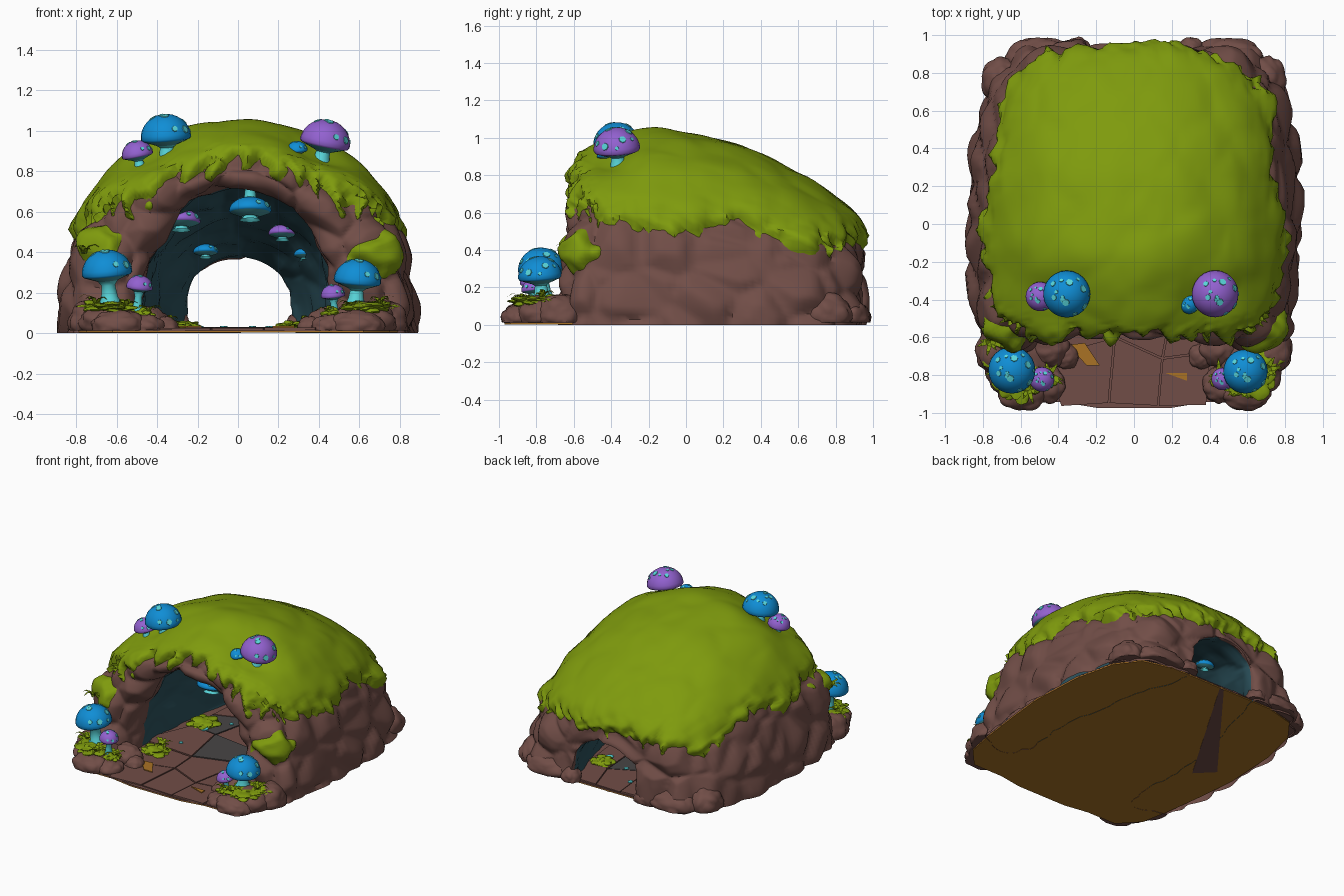
import bpy, bmesh, math, random
from mathutils import Vector, Matrix, noise

random.seed(4)
if "Cube" in bpy.data.objects:
    bpy.data.objects.remove(bpy.data.objects["Cube"])


def material(name, *rgb):
    m = bpy.data.materials.new(name)
    m.use_nodes = True
    m.diffuse_color = (*rgb, 1)
    m.node_tree.nodes["Principled BSDF"].inputs["Base Color"].default_value = (*rgb, 1)
    return m


ROCK = material("brown rock", .165, .075, .063)
MOSS = material("green moss", .21, .325, .004)
TEAL = material("dark teal rock", .025, .085, .11)
DAMP = material("damp stone", .065, .06, .06)
OCHRE = material("ochre earth", .40, .17, .018)
BLUE = material("blue cap", .005, .27, .67)
PURPLE = material("purple cap", .29, .12, .63)
CYAN = material("cyan stem", .1, .68, .71)
GILL = material("teal gills", .06, .30, .33)


def finish(bm, name, mats, angle=40):
    mesh = bpy.data.meshes.new(name)
    bm.to_mesh(mesh)
    bm.free()
    for m in mats:
        mesh.materials.append(m)
    mesh.shade_smooth()
    mesh.set_sharp_from_angle(angle=math.radians(angle))
    obj = bpy.data.objects.new(name, mesh)
    bpy.context.collection.objects.link(obj)
    return obj


def clamp(v, lo, hi):
    return max(lo, min(hi, v))


def lookup(table, v):
    for (a, za), (b, zb) in zip(table, table[1:]):
        if v <= b:
            return za + (zb - za) * clamp((v - a) / (b - a), 0, 1)
    return table[-1][1]


def stone_bump(p, scale, amount):
    d, _ = noise.voronoi(p * scale)
    return amount * (min(1, (d[1] - d[0]) * 2) - .6)


# Cave arches, outside from back to front and then inside to the back: y, half width, height
ARCHES = [(.93, .275, .36), (.945, .40, .44), (.93, .56, .50), (.87, .67, .59),
          (.72, .79, .71), (.5, .85, .83), (.25, .88, .94), (0, .89, 1.0),
          (-.2, .88, 1.02), (-.4, .86, .97), (-.51, .84, .91), (-.58, .75, .84),
          (-.61, .63, .78), (-.57, .52, .735), (-.46, .47, .71), (-.2, .49, .69),
          (.2, .45, .58), (.6, .36, .45)]
STEP, COLS = 7, 150
ROWS = len(ARCHES) * STEP
INNER = 14 * STEP


def arch_at(s):
    i, f = int(s), s % 1
    a, b, c, d = (Vector(ARCHES[(i + k) % len(ARCHES)]) for k in (-1, 0, 1, 2))
    return b + .5 * f * (c - a + f * (2 * a - 5 * b + 4 * c - d + f * (3 * (b - c) + d - a)))


def cave_grid():
    bm = bmesh.new()
    rows = []
    for r in range(ROWS):
        y, w, h = arch_at(r / STEP)
        lean = .07 * clamp((-.3 - y) * 4, 0, 1)
        row = []
        for c in range(COLS + 1):
            t = math.pi * c / COLS
            x = w * math.copysign(abs(math.cos(t)) ** .88, math.cos(t))
            z = abs(math.sin(t)) ** .92
            # Shoulder hollows where the roof mushrooms stand
            hollow = math.exp(-((abs(x) - .37) ** 2 + (y + .4) ** 2) / .025) if r < INNER else 0
            row.append(bm.verts.new((x, y - lean * (1 - z), h * z - .075 * hollow * z)))
        rows.append(row)
    for r in range(ROWS):
        nxt = rows[(r + 1) % ROWS]
        for c in range(COLS):
            bm.faces.new((rows[r][c], rows[r][c + 1], nxt[c + 1], nxt[c]))
    bm.normal_update()
    bm.verts.index_update()
    bm.faces.index_update()
    return bm


SIDE_EDGE = [(-.5, .55), (-.3, .53), (0, .49), (.2, .55), (.35, .53), (.55, .44), (.8, .41), (.95, .46)]
FRONT_EDGE = [(0, .87), (.2, .83), (.35, .76), (.55, .64), (.65, .66), (.8, .60)]


def moss_mask(p):
    front = clamp((-.42 - p.y) * 8, 0, 1)
    edge = lookup(SIDE_EDGE, p.y) * (1 - front) + lookup(FRONT_EDGE, abs(p.x)) * front
    u = p.y * (1 - front) + p.x * (1.0 if front or p.y > .85 else .2)
    teeth = abs((u * 8 + noise.noise(p * 4)) % 1 - .5) * (.11 + .1 * front)
    jag = teeth + .06 * noise.noise(p * 9) + .04 * noise.noise(p * 25)
    patch = .13 - Vector((abs(p.x) - .7, p.y + .6, 1.2 * (p.z - (.43 if p.x < 0 else .39)))).length
    return max(p.z - edge + jag - .02, patch + .06 * noise.noise(p * 12))


# Rock shell
bm = cave_grid()
places = [(v.co.copy(), v.normal.copy()) for v in bm.verts]
masks = [moss_mask(p) for p, n in places]


def displaced(i, moss):
    p, n = places[i]
    outer = i < INNER * (COLS + 1)
    bump = stone_bump(p, 3.8, .05 if outer else .03)
    bump *= 1 - clamp(masks[i] * 6, 0, .85) if outer else 1
    if moss:
        thick = .03 + .02 * (1 - abs(n.z))
        bump += clamp(masks[i] * .9, -.03, thick) + .014 * noise.noise(p * 5)
    q = p + n * bump
    q.z = max(q.z, 0)
    return q


for v in bm.verts:
    v.co = displaced(v.index, False)
for f in bm.faces:
    f.material_index = int(f.index >= INNER * COLS and f.calc_center_median().y > -.42)
finish(bm, "cave_rock", [ROCK, TEAL], 50)

# Moss blanket sinks into the rock along its ragged edge
bm = cave_grid()
bare = [f for f in bm.faces if f.index >= (INNER - STEP) * COLS
        or max(masks[v.index] for v in f.verts) < -.03]
for v in bm.verts:
    v.co = displaced(v.index, True)
bmesh.ops.delete(bm, geom=bare, context='FACES')
finish(bm, "moss_blanket", [MOSS], 60)


def prism(name, pts, z0, z1, mat):
    bm = bmesh.new()
    low = [bm.verts.new((x, y, z0)) for x, y in pts]
    high = [bm.verts.new((x, y, z1)) for x, y in pts]
    bm.faces.new(low[::-1])
    bm.faces.new(high)
    for i in range(len(pts)):
        j = (i + 1) % len(pts)
        bm.faces.new((low[i], low[j], high[j], high[i]))
    bmesh.ops.recalc_face_normals(bm, faces=bm.faces)
    return finish(bm, name, [mat])


# Ground: earth base, bed and paving slabs
half = [(.2, -.97), (.38, -.94), (.62, -.94), (.75, -.8), (.79, -.6), (.83, -.3), (.86, 0),
        (.84, .4), (.77, .7), (.65, .86), (.42, .92)]
outline = half + [(-x, y) for x, y in half[::-1]]
prism("earth_base", outline, .002, .01, OCHRE)
prism("floor_bed", [(x, y * 1.003) for x, y in outline], .01, .016, ROCK)
prism("base_crack", [(.015, .92), (-.02, .92), (-.7, .04), (-.58, -.08)], 0, .004, ROCK)
NX, NY = 3, 6
corner = {}
for i in range(NX + 1):
    for j in range(NY + 1):
        y = -.96 + 1.88 * j / NY
        wide = lookup([(-.97, .38), (-.5, .5), (.2, .45), (.95, .3)], y)
        jit = .08 if 0 < j < NY else .01
        corner[i, j] = Vector((wide * (2 * i / NX - 1) + random.uniform(-jit, jit),
                               y + random.uniform(-jit, jit)))
for i in range(NX):
    for j in range(NY):
        quad = [corner[i, j], corner[i + 1, j], corner[i + 1, j + 1], corner[i, j + 1]]
        mid = sum(quad, Vector((0, 0))) / 4
        mat = DAMP if 1 < j < 5 and (i + j) % 2 else ROCK
        prism("floor_slab", [mid + (q - mid) * .97 for q in quad], .016, .022 + random.random() * .008, mat)
prism("earth_gap_right", [(-.35, -.64), (-.25, -.75), (-.18, -.75), (-.26, -.63)], .028, .034, OCHRE)
prism("earth_gap_left", [(.17, -.79), (.28, -.83), (.28, -.79)], .028, .034, OCHRE)


def boulder(name, loc, size, mat=ROCK, bump=.12):
    bm = bmesh.new()
    bmesh.ops.create_icosphere(bm, subdivisions=4, radius=1)
    for v in bm.verts:
        d = v.co * (1 + stone_bump(v.co + Vector(loc) * 7, 1.3, bump))
        v.co = Vector(loc) + Vector(a * b for a, b in zip(d, size))
        v.co.z = max(v.co.z, .012)
    return finish(bm, name, [mat], 50)


# Boulders, moss mounds and low moss, on both sides
for side in (-1, 1):
    for x, y, sx, sy, h in [(.62, -.76, .17, .17, .15), (.59, -.89, .14, .1, .11), (.73, -.67, .11, .13, .16),
                            (.46, -.85, .1, .1, .09), (.45, -.66, .11, .1, .13), (.36, -.7, .07, .07, .08),
                            (.5, .88, .19, .11, .13), (.3, .92, .07, .07, .1), (.7, .76, .11, .13, .16)]:
        boulder("boulder", (side * x, y, h * .3), (sx, sy, h * .75))
    for x, y, z, r in [(.62, -.82, .125, .12), (.69, -.72, .13, .1), (.47, -.82, .09, .06),
                       (.36, -.45, .03, .1), (.35, .1, .03, .11), (.26, .6, .03, .08)]:
        boulder("moss_mound", (side * x, y, z), (r, r, .032), MOSS, .4)


def lathe(bm, profile, mats, matrix, segs=24):
    rings = []
    for r, z in profile:
        rings.append([bm.verts.new(matrix @ Vector((r * math.cos(a), r * math.sin(a), z)))
                      for a in (2 * math.pi * k / segs for k in range(segs))])
    for i, m in enumerate(mats):
        for k in range(segs):
            n = (k + 1) % segs
            bm.faces.new((rings[i][k], rings[i][n], rings[i + 1][n], rings[i + 1][k])).material_index = m
    bm.faces.new(rings[-1]).material_index = mats[-1]


def mushroom(name, x, y, z, rim, R, cap, tilt=(0, 0), hang=0, dome=.95):
    """Stem from z, cap rim at height rim; hang adds a stem up to the roof."""
    bm = bmesh.new()
    h, D = rim - z, R * dome
    m = Matrix.Translation((x, y, z)) @ Matrix.Rotation(tilt[0], 4, 'X') @ Matrix.Rotation(tilt[1], 4, 'Y')
    arc = [(R * math.cos(a), h + D * math.sin(a)) for a in (math.pi / 2 * k / 9 for k in range(9))]
    stem = [(.5 * R, 0), (.33 * R, h * .3), (.27 * R, h * .65), (.4 * R, h - .28 * R), (.94 * R, h - .08 * R)]
    lathe(bm, stem + arc + [(.01 * R, h + D)], [0] * 3 + [1] + [2] * 10, m)
    # Spots lie on the cap
    for k in range(13):
        a, e = k * 2.4, math.radians(15 + (k * 29) % 70)
        d = Vector((math.cos(a) * math.cos(e), math.sin(a) * math.cos(e), math.sin(e)))
        at = Matrix.Translation((d.x * R, d.y * R, h + d.z * D))
        turn = Vector((d.x, d.y, d.z / dome)).to_track_quat('Z', 'Y').to_matrix().to_4x4()
        r = R * (.09 + .04 * (k % 3))
        lathe(bm, [(r, -.004), (r * .9, .002)], [0], m @ at @ turn, 7)
    if hang:
        lathe(bm, [(R * .3, h + D * .8), (R * .25, h + D + hang * .5), (R * .5, h + D + hang)], [0, 0], m)
    finish(bm, name, [CYAN, GILL, cap], 45)


mushroom("roof_mushroom_big_right", -.345, -.36, .83, .965, .125, BLUE, (.08, -.08))
mushroom("roof_mushroom_small_right", -.48, -.38, .8, .88, .078, PURPLE, (.05, -.2))
mushroom("roof_mushroom_big_left", .405, -.36, .82, .94, .125, PURPLE, (.08, .2))
mushroom("roof_mushroom_small_left", .3, -.42, .82, .9, .052, BLUE, (.05, -.1))
mushroom("ground_mushroom_big_right", -.63, -.76, .13, .295, .125, BLUE, (.08, -.1))
mushroom("ground_mushroom_small_right", -.5, -.81, .1, .225, .066, PURPLE, (.1, .1))
mushroom("ground_mushroom_big_left", .58, -.77, .13, .255, .118, BLUE, (.08, .08))
mushroom("ground_mushroom_small_left", .48, -.81, .08, .185, .06, PURPLE, (.1, -.1))
for x, y, rim, R, cap in [(.06, -.4, .605, .105, BLUE), (-.28, -.05, .55, .095, PURPLE),
                          (.22, .25, .49, .07, PURPLE), (-.16, .55, .4, .062, BLUE), (.33, .35, .385, .055, BLUE)]:
    mushroom("cave_mushroom", x, y, rim - R * .45, rim, R, cap, tilt=(-.2, 0), hang=.07, dome=.65)

# Glowing spots on the cave floor
for k in range(10):
    x, y = random.uniform(-.3, .3), random.uniform(-.3, .8)
    r = random.uniform(.012, .03)
    prism("glow_spot", [(x + r * math.cos(a), y + r * math.sin(a)) for a in range(6)], .028, .034, CYAN)

# Grass tufts of bent blades
bm = bmesh.new()
tufts = [(side * x, y, z) for side in (-1, 1) for x, y, z in
         [(.7, -.77, .14), (.56, -.87, .12), (.45, -.8, .09), (.35, -.4, .04)]]
for spot in tufts + [(-.76, -.62, .39)]:
    for k in range(8):
        a, size = k * .8 + random.random(), random.uniform(.05, .085)
        out = Vector((math.cos(a), math.sin(a), 0))
        wide = Vector((-out.y, out.x, 0)) * .012
        last = None
        for f, up, w in [(0, 0, 1), (.35, .5, 1), (.75, .6, .7), (1.1, .4, .05)]:
            c = Vector(spot) + out * size * f + Vector((0, 0, size * up))
            pair = [bm.verts.new(c - wide * w), bm.verts.new(c + wide * w)]
            if last:
                bm.faces.new((last[0], last[1], pair[1], pair[0]))
            last = pair
finish(bm, "grass_tufts", [MOSS])
